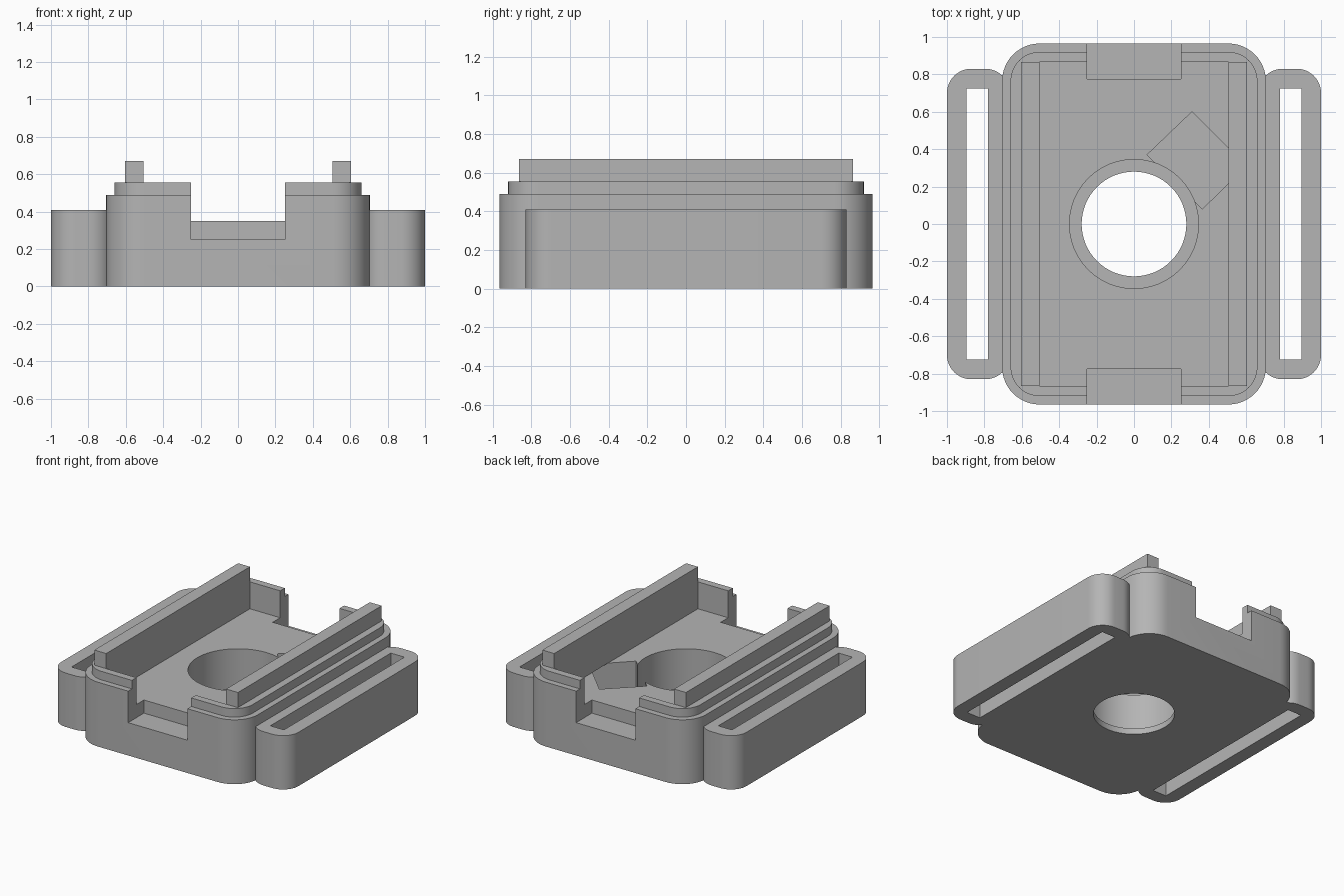
import bpy
import bmesh
import math

cube = bpy.data.objects.get("Cube")
if cube:
    bpy.data.objects.remove(cube, do_unlink=True)

grey = bpy.data.materials.new("plain_grey")
grey.use_nodes = True
COLOR = (0.46, 0.46, 0.46, 1)
grey.diffuse_color = COLOR
grey.node_tree.nodes["Principled BSDF"].inputs["Base Color"].default_value = COLOR


def prism(name, outline, z0, z1):
    """Extrude a counter-clockwise outline from z0 to z1."""
    bm = bmesh.new()
    face = bm.faces.new([bm.verts.new((x, y, z0)) for x, y in outline])
    top = bmesh.ops.extrude_face_region(bm, geom=[face])["geom"]
    bmesh.ops.translate(bm, vec=(0, 0, z1 - z0),
                        verts=[v for v in top if isinstance(v, bmesh.types.BMVert)])
    bmesh.ops.recalc_face_normals(bm, faces=bm.faces)
    mesh = bpy.data.meshes.new(name)
    bm.to_mesh(mesh)
    bm.free()
    mesh.materials.append(grey)
    obj = bpy.data.objects.new(name, mesh)
    bpy.context.collection.objects.link(obj)
    return obj


def rect(x0, x1, y0, y1, r=0.0, steps=12):
    """Rectangle outline, with rounded corners when r is set."""
    if not r:
        return [(x0, y0), (x1, y0), (x1, y1), (x0, y1)]
    centres = [(x1 - r, y1 - r), (x0 + r, y1 - r), (x0 + r, y0 + r), (x1 - r, y0 + r)]
    points = []
    for i, (cx, cy) in enumerate(centres):
        for k in range(steps + 1):
            a = math.pi / 2 * (i + k / steps)
            points.append((cx + r * math.cos(a), cy + r * math.sin(a)))
    return points


def circle(r, n=64):
    return [(r * math.cos(math.tau * i / n), r * math.sin(math.tau * i / n)) for i in range(n)]


def cut(obj, cutters):
    """Subtract each cutter and bake the result."""
    for cutter in cutters:
        cutter.hide_render = True
        mod = obj.modifiers.new("cut", "BOOLEAN")
        mod.operation = "DIFFERENCE"
        mod.solver = "EXACT"
        mod.object = cutter
    graph = bpy.context.evaluated_depsgraph_get()
    baked = bpy.data.meshes.new_from_object(obj.evaluated_get(graph))
    obj.modifiers.clear()
    obj.data = baked


def smooth(obj):
    bpy.ops.object.select_all(action="DESELECT")
    obj.select_set(True)
    bpy.context.view_layer.objects.active = obj
    bpy.ops.object.shade_smooth_by_angle(angle=math.radians(30))


FLOOR, BODY_TOP, LIP_TOP, RAIL_TOP = 0.35, 0.49, 0.555, 0.67

# Case body and the stepped lip on top of it
body = prism("case_body", rect(-0.705, 0.705, -0.965, 0.965, 0.2), 0, BODY_TOP)
lip = prism("case_lip", rect(-0.66, 0.66, -0.92, 0.92, 0.155), BODY_TOP, LIP_TOP)

# Cavity and the notches at both ends
cavity = prism("cavity_cutter", rect(-0.505, 0.505, -0.865, 0.865), FLOOR, 1)
notches = [prism("notch_cutter", rect(-0.25, 0.25, *sorted((s * 0.775, s * 1.1))), 0.25, 1)
           for s in (-1, 1)]

# Stepped round hole and the diagonal pocket beside it
well = prism("well_cutter", circle(0.345), 0.045, 0.6)
hole = prism("hole_cutter", circle(0.28), -0.1, 0.2)
pocket = prism("pocket_cutter", [(0.07, 0.37), (0.365, 0.08), (0.6, 0.31), (0.31, 0.6)],
               0.06, FLOOR + 0.01)
# Keep the pocket below the rail: it only breaks through the cavity floor
for v in pocket.data.vertices:
    if v.co.z > 0.2:
        v.co.z = FLOOR

cut(body, [pocket, cavity, well, hole] + notches)
cut(lip, [cavity] + notches)
smooth(body)
smooth(lip)

# Side rails and strap loops
slots = []
for side, s in (("left", 1), ("right", -1)):
    prism(side + "_rail", rect(*sorted((s * 0.505, s * 0.605)), -0.865, 0.865),
          LIP_TOP, RAIL_TOP)
    loop = prism(side + "_strap_loop",
                 rect(*sorted((s * 0.665, s)), -0.83, 0.83, 0.13), 0, 0.41)
    slot = prism("slot_cutter", rect(*sorted((s * 0.78, s * 0.895)), -0.725, 0.725), -0.1, 0.6)
    cut(loop, [slot])
    smooth(loop)
    slots.append(slot)

for cutter in [cavity, well, hole, pocket] + notches + slots:
    bpy.data.objects.remove(cutter, do_unlink=True)
